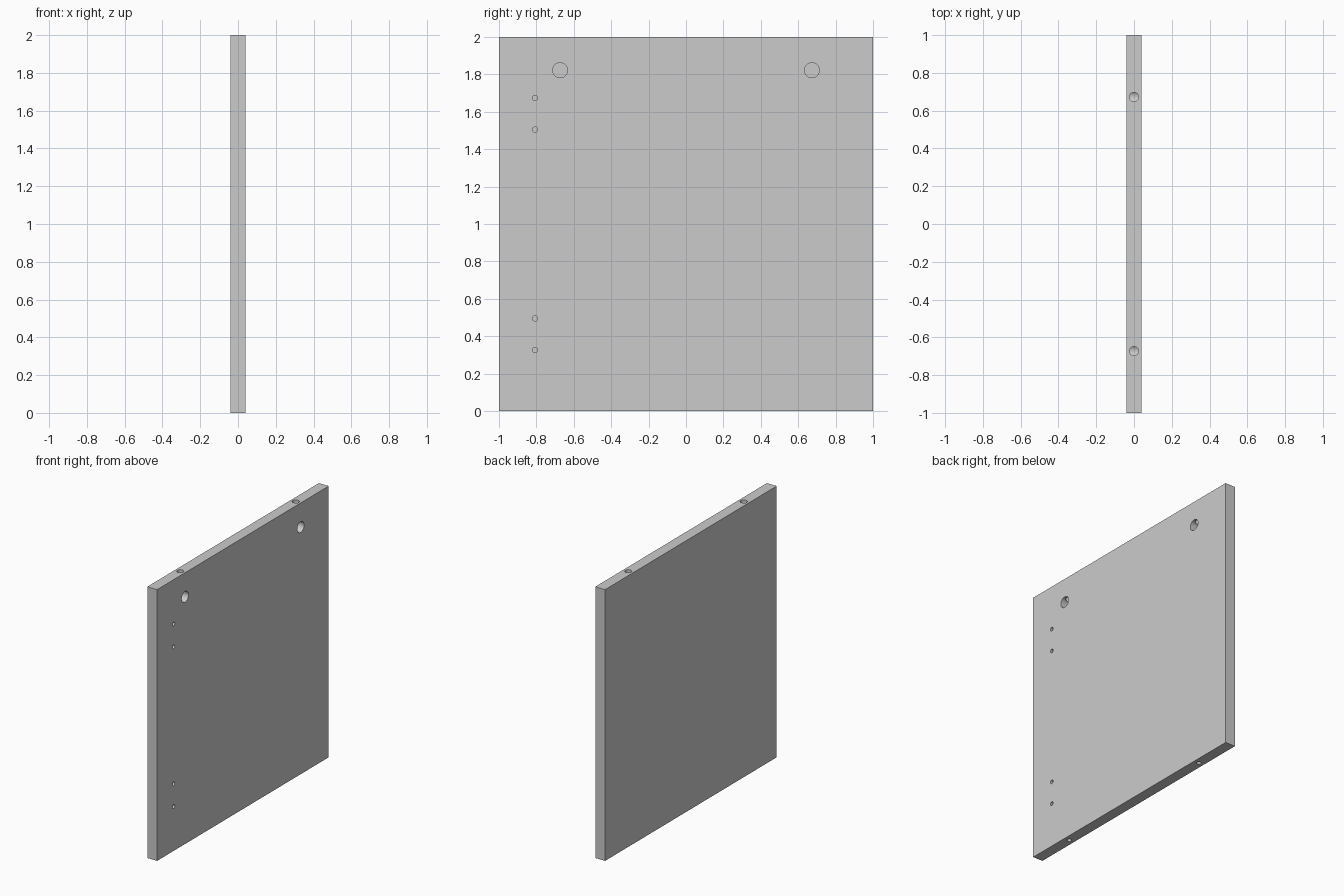
import bpy
from math import pi

if "Cube" in bpy.data.objects:
    bpy.data.objects.remove(bpy.data.objects["Cube"])

T = 0.04  # half panel thickness

# Flat square panel
bpy.ops.mesh.primitive_cube_add(size=1, location=(0, 0, 1))
panel = bpy.context.object
panel.name = "side_panel"
panel.scale = (2 * T, 2, 2)
bpy.ops.object.transform_apply(location=True, rotation=False, scale=True)


def drill(radius, start, end, axis, pos):
    """Cut a round blind hole along x or z; pos is the other two coordinates."""
    mid, depth = (start + end) / 2, abs(end - start)
    loc = (mid, *pos) if axis == "x" else (*pos, mid)
    rot = (0, pi / 2, 0) if axis == "x" else (0, 0, 0)
    bpy.ops.mesh.primitive_cylinder_add(vertices=32, radius=radius, depth=depth,
                                        location=loc, rotation=rot)
    cutter = bpy.context.object
    cutter.name = "hole_cutter"
    cutter.hide_render = True
    bpy.context.view_layer.objects.active = panel
    mod = panel.modifiers.new("hole", "BOOLEAN")
    mod.operation = "DIFFERENCE"
    mod.solver = "EXACT"
    mod.object = cutter
    bpy.ops.object.modifier_apply(modifier=mod.name)
    bpy.data.objects.remove(cutter, do_unlink=True)


for y in (-0.673, 0.673):
    # Cam lock recess, bolt bore from the top edge, dowel hole in the bottom edge
    drill(0.04, -0.026, T + 0.02, "x", (y, 1.822))
    drill(0.024, 1.822, 2.02, "z", (0, y))
    drill(0.015, -0.02, 0.06, "z", (0, y))

# Screw holes for the runner or hinge plates
for z in (0.327, 0.495, 1.505, 1.673):
    drill(0.014, -0.015, T + 0.02, "x", (-0.807, z))

# Smooth hole walls, sharp panel edges
bpy.ops.object.select_all(action="DESELECT")
panel.select_set(True)
bpy.context.view_layer.objects.active = panel
bpy.ops.object.shade_smooth_by_angle(angle=pi / 6)
